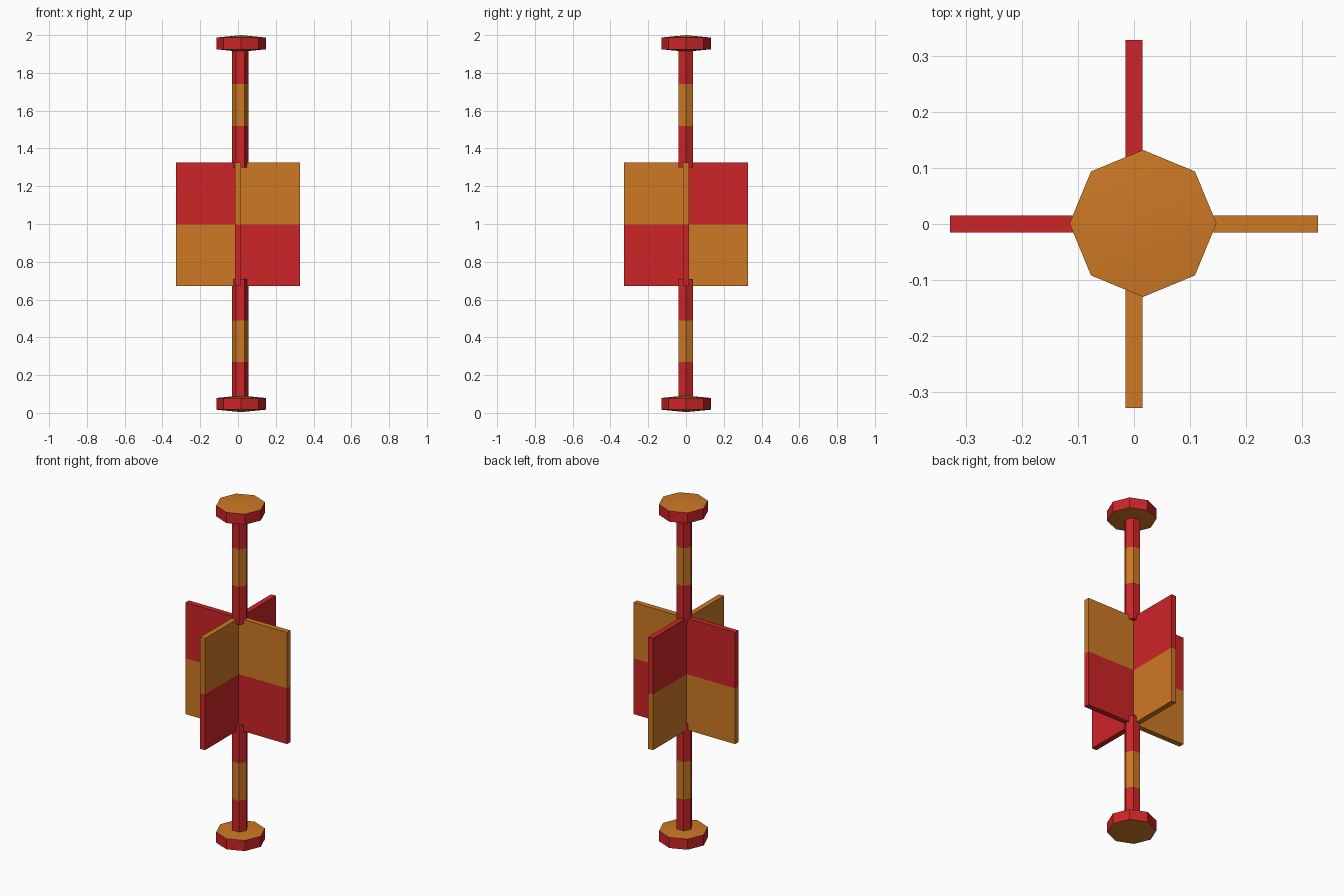
import bpy, bmesh, math

cube = bpy.data.objects.get("Cube")
if cube:
    bpy.data.objects.remove(cube, do_unlink=True)


def make_material(name, rgb):
    mat = bpy.data.materials.new(name)
    mat.use_nodes = True
    color = (*rgb, 1)
    mat.diffuse_color = color
    mat.node_tree.nodes["Principled BSDF"].inputs["Base Color"].default_value = color
    return mat


MATERIALS = [make_material("red", (0.61, 0.018, 0.02)),
             make_material("orange", (0.61, 0.19, 0.018))]
RED, ORANGE = 0, 1


def finish(name, bm):
    bmesh.ops.recalc_face_normals(bm, faces=bm.faces)
    mesh = bpy.data.meshes.new(name)
    bm.to_mesh(mesh)
    bm.free()
    for mat in MATERIALS:
        mesh.materials.append(mat)
    obj = bpy.data.objects.new(name, mesh)
    bpy.context.collection.objects.link(obj)
    bpy.ops.object.select_all(action='DESELECT')
    obj.select_set(True)
    bpy.context.view_layer.objects.active = obj
    bpy.ops.object.shade_smooth_by_angle(angle=math.radians(30))


def lathe(name, center, radius, sides, heights, colors, peak, cap_color):
    """Prism with coloured bands and low pointed caps."""
    bm = bmesh.new()
    cx, cy = center
    turns = [2 * math.pi * i / sides for i in range(sides)]
    rings = [[bm.verts.new((cx + radius * math.cos(a), cy + radius * math.sin(a), z))
              for a in turns] for z in heights]
    for low, high, color in zip(rings, rings[1:], colors):
        for i in range(sides):
            j = (i + 1) % sides
            bm.faces.new((low[i], low[j], high[j], high[i])).material_index = color
    for ring, z in ((rings[0], heights[0] - peak), (rings[-1], heights[-1] + peak)):
        tip = bm.verts.new((cx, cy, z))
        for i in range(sides):
            bm.faces.new((ring[i], ring[(i + 1) % sides], tip)).material_index = cap_color
    finish(name, bm)


# Spindle ends: striped six-sided rods and eight-sided knobs
for name, rod_base, knob_base in (("lower", 0.05, 0.017), ("upper", 1.30, 1.925)):
    lathe(name + "_rod", (0.012, -0.001), 0.044, 6,
          [rod_base + 0.22 * i for i in range(4)], (RED, ORANGE, RED), 0, RED)
    lathe(name + "_knob", (0.016, 0.001), 0.131, 8,
          [knob_base, knob_base + 0.062], (RED,), 0.013, ORANGE)

# Four crossed paddles, each two-coloured above and below the middle
REACH, HALF, BOTTOM, MIDDLE, TOP = 0.328, 0.0155, 0.672, 0.998, 1.325


def paddle(name, x0, x1, y0, y1, upper):
    bm = bmesh.new()
    bmesh.ops.create_cube(bm, size=1)
    for v in bm.verts:
        v.co = (x1 if v.co.x > 0 else x0, y1 if v.co.y > 0 else y0,
                TOP if v.co.z > 0 else BOTTOM)
    bmesh.ops.bisect_plane(bm, geom=bm.verts[:] + bm.edges[:] + bm.faces[:],
                           plane_co=(0, 0, MIDDLE), plane_no=(0, 0, 1))
    for f in bm.faces:
        f.material_index = upper if f.calc_center_median().z > MIDDLE else 1 - upper
    finish(name, bm)


paddle("left_paddle", HALF, REACH, -HALF, HALF, ORANGE)
paddle("right_paddle", -REACH, -HALF, -HALF, HALF, RED)
paddle("front_paddle", -HALF, HALF, -REACH, 0, ORANGE)
paddle("back_paddle", -HALF, HALF, 0, REACH, RED)
